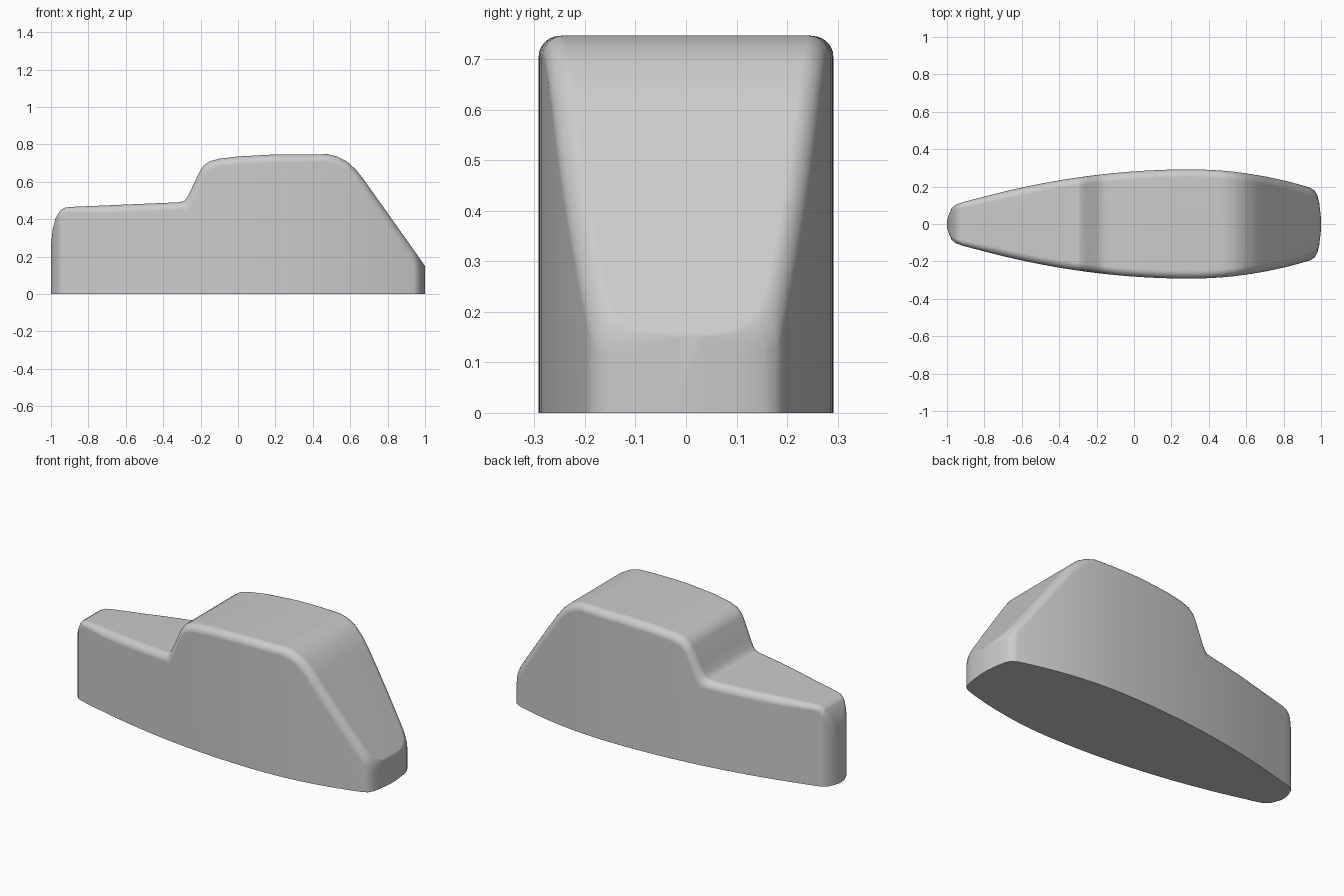
import bpy, bmesh, math

cube = bpy.data.objects.get("Cube")
if cube:
    bpy.data.objects.remove(cube, do_unlink=True)

# Side profile: height of the roof line along the length
ROOF = [(-1, .26), (-.99, .35), (-.975, .405), (-.95, .447), (-.93, .46), (-.9, .465),
        (-.32, .49), (-.29, .496), (-.27, .517), (-.2, .665), (-.18, .69), (-.15, .71),
        (-.1, .723), (0, .735), (.2, .746), (.48, .747), (.53, .735), (.58, .71),
        (.63, .665), (.67, .615), (1, .15)]

# Rounded ends of the plan outline, as limits on the half width
ENDS = [(-1, .02), (-.99, .05), (-.975, .084), (-.955, .102), (-.92, .115),
        (-.8, .147), (.94, .195), (.965, .18), (.98, .155), (.99, .115), (1, .03)]

EDGE_RADIUS = .042
ARC_STEPS = 6


def sample(table, x):
    """Straight-line interpolation through a list of pairs."""
    for (x0, v0), (x1, v1) in zip(table, table[1:]):
        if x <= x1:
            return v0 + (v1 - v0) * (x - x0) / (x1 - x0)
    return table[-1][1]


def half_width(x):
    """Bowed sides, widest behind the middle, with rounded ends."""
    if x < -.8 or x > .94:
        return sample(ENDS, x)
    bow = .098 if x < .3 and x < 0 else .12
    if x >= .3:
        bow = .237
    else:
        bow = .12
    return .292 - bow * (x - .3) ** 2


def section(x):
    """One closed cross-section with rounded upper corners."""
    height, width = sample(ROOF, x), half_width(x)
    step = .012
    a, b = max(-1, x - step), min(1, x + step)
    slope = (sample(ROOF, b) - sample(ROOF, a)) / (b - a)
    radius = min(EDGE_RADIUS, .25 * width)
    drop = radius * min(2.2, math.hypot(1, slope))
    side = [(width, 0)]
    for k in range(ARC_STEPS + 1):
        t = math.pi / 2 * k / ARC_STEPS
        side.append((width - radius * (1 - math.cos(t)),
                     height - drop * (1 - math.sin(t))))
    return [(x, y, z) for y, z in side] + [(x, -y, z) for y, z in reversed(side)]


# Body: cross-sections lofted from nose to tail
stations = sorted({round(x, 3) for x, _ in ROOF + ENDS}
                  | {round(i / 20, 3) for i in range(-20, 21)})
bm = bmesh.new()
rings = [[bm.verts.new(p) for p in section(x)] for x in stations]
for r0, r1 in zip(rings, rings[1:]):
    for i in range(len(r0)):
        j = (i + 1) % len(r0)
        bm.faces.new((r0[i], r0[j], r1[j], r1[i]))
bm.faces.new(rings[0])
bm.faces.new(rings[-1])
bmesh.ops.recalc_face_normals(bm, faces=bm.faces)
mesh = bpy.data.meshes.new("body")
bm.to_mesh(mesh)
bm.free()
body = bpy.data.objects.new("body", mesh)
bpy.context.collection.objects.link(body)

# Plain grey surface
grey = bpy.data.materials.new("light grey")
grey.use_nodes = True
colour = (.6, .6, .6, 1)
grey.diffuse_color = colour
grey.node_tree.nodes["Principled BSDF"].inputs["Base Color"].default_value = colour
mesh.materials.append(grey)

# Smooth shading that keeps the base and tail edges crisp
bpy.ops.object.select_all(action='DESELECT')
body.select_set(True)
bpy.context.view_layer.objects.active = body
bpy.ops.object.shade_smooth_by_angle(angle=math.radians(35))
weighted = body.modifiers.new("weighted normals", 'WEIGHTED_NORMAL')
weighted.keep_sharp = True
